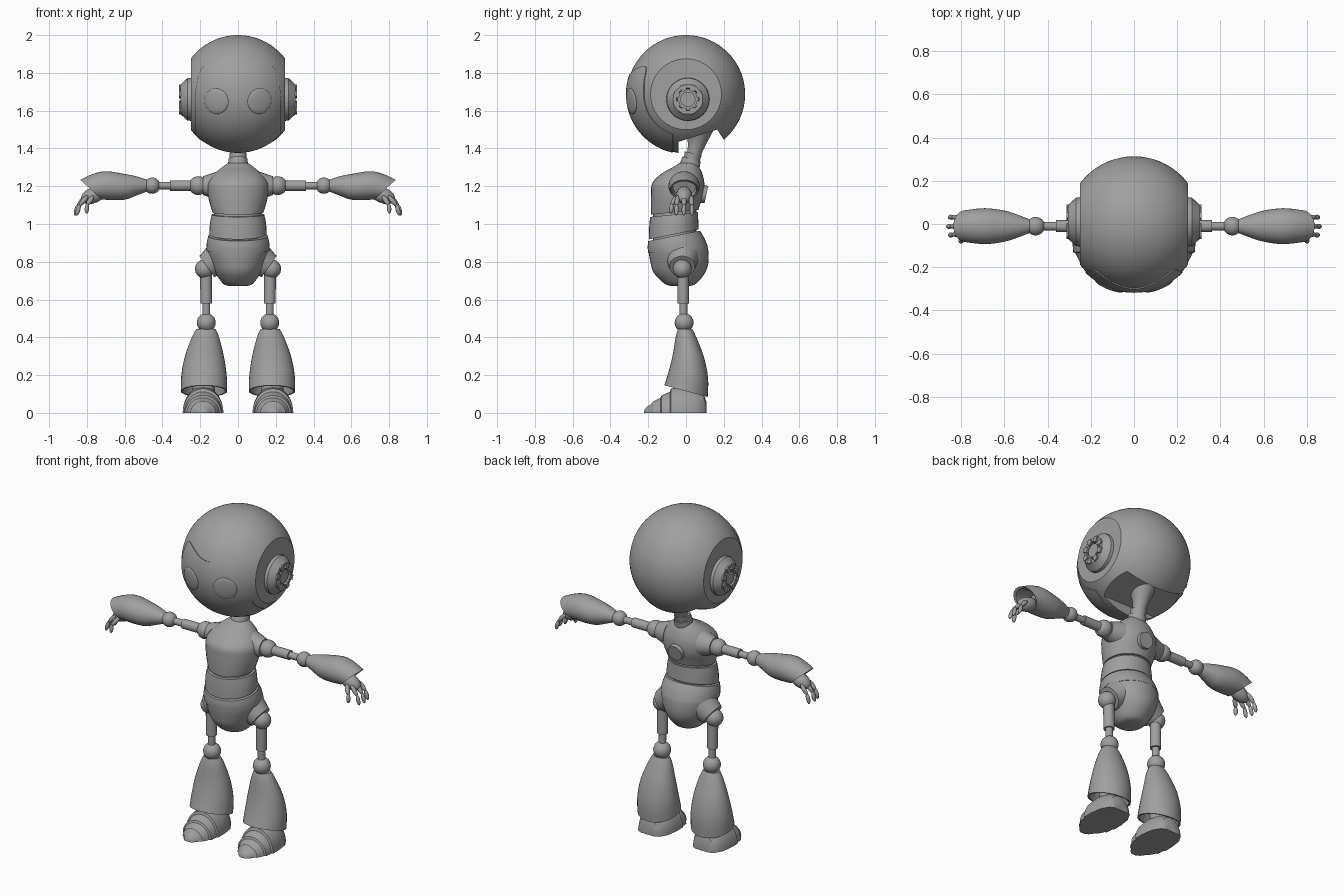
import bpy, bmesh, math
from mathutils import Vector, Matrix

if "Cube" in bpy.data.objects:
    bpy.data.objects.remove(bpy.data.objects["Cube"])

grey = bpy.data.materials.new("grey")
grey.diffuse_color = (0.35, 0.35, 0.35, 1)
grey.use_nodes = True
grey.node_tree.nodes["Principled BSDF"].inputs["Base Color"].default_value = grey.diffuse_color
HEAD = Vector((0, 0, 1.687))


def finish(name, bm, angle=35):
    bmesh.ops.recalc_face_normals(bm, faces=bm.faces[:])
    me = bpy.data.meshes.new(name)
    bm.to_mesh(me)
    bm.free()
    me.materials.append(grey)
    ob = bpy.data.objects.new(name, me)
    bpy.context.collection.objects.link(ob)
    shade(ob, angle)
    return ob


def shade(ob, angle=35):
    bpy.ops.object.select_all(action='DESELECT')
    ob.select_set(True)
    bpy.context.view_layer.objects.active = ob
    bpy.ops.object.shade_smooth_by_angle(angle=math.radians(angle))


def spline(rows, steps):
    """Catmull-Rom interpolation of ring parameters."""
    out = []
    for i in range(len(rows) - 1):
        a, b, c, d = rows[max(i - 1, 0)], rows[i], rows[i + 1], rows[min(i + 2, len(rows) - 1)]
        for k in range(steps):
            t = k / steps
            out.append([0.5 * (2 * q + (r - p) * t + (2 * p - 5 * q + 4 * r - s) * t * t
                               + (3 * q - p - 3 * r + s) * t ** 3) for p, q, r, s in zip(a, b, c, d)])
    return out + [list(rows[-1])]


def loft(name, axis, rows, side=1, steps=1, tail=(), n=32, floor=None):
    """Elliptical rings: position, centre 1, centre 2, radius 1, radius 2, skew."""
    bm = bmesh.new()
    rings = []
    for t, c1, c2, r1, r2, k in spline(rows, steps) + list(tail):
        ring = []
        for i in range(n):
            a = 2 * math.pi * i / n
            u, v = r1 * math.cos(a), r2 * math.sin(a)
            p = {'x': (t + k * v, c1 + u, c2 + v), 'y': (c1 + u, t + k * v, c2 + v),
                 'z': (c1 + u, c2 + v, t + k * v)}[axis]
            z = p[2] if floor is None else max(p[2], floor)
            ring.append(bm.verts.new((p[0] * side, p[1], z)))
        rings.append(ring)
    for a, b in zip(rings, rings[1:]):
        for i in range(n):
            j = (i + 1) % n
            bm.faces.new((a[i], a[j], b[j], b[i]))
    bm.faces.new(rings[0])
    bm.faces.new(rings[-1])
    bmesh.ops.remove_doubles(bm, verts=bm.verts[:], dist=1e-5)
    return finish(name, bm)


def aim(p, q):
    p, q = Vector(p), Vector(q)
    return Matrix.Translation((p + q) / 2) @ (q - p).to_track_quat('Z', 'Y').to_matrix().to_4x4()


def rod(name, p, q, r1, r2=None, n=24):
    bm = bmesh.new()
    bmesh.ops.create_cone(bm, cap_ends=True, segments=n, radius1=r1, radius2=r1 if r2 is None else r2,
                          depth=(Vector(q) - Vector(p)).length, matrix=aim(p, q))
    return finish(name, bm)


def ball(name, c, r, n=24):
    bm = bmesh.new()
    bmesh.ops.create_uvsphere(bm, u_segments=n, v_segments=n * 2 // 3, radius=r,
                              matrix=Matrix.Translation(c))
    return finish(name, bm)


def pod(name, p, q, r, n=12):
    """Ellipsoid stretched from p to q."""
    bm = bmesh.new()
    h = (Vector(q) - Vector(p)).length / 2
    bmesh.ops.create_uvsphere(bm, u_segments=n, v_segments=max(8, n // 2), radius=1,
                              matrix=aim(p, q) @ Matrix.Diagonal((r, r, h, 1)))
    return finish(name, bm)


# Head: sphere trimmed flat at the ears and notched underneath for the neck
head = ball("head", HEAD, 0.313, 64)
bm = bmesh.new()
outline = [(-.4, 2.1), (-.4, 1.3), (-.04, 1.3), (-.04, 1.435), (.165, 1.5), (.23, 1.4), (.4, 1.4), (.4, 2.1)]
base = bm.faces.new([bm.verts.new((-.25, y, z)) for y, z in outline])
ext = bmesh.ops.extrude_face_region(bm, geom=[base])
bmesh.ops.translate(bm, vec=(.5, 0, 0), verts=[v for v in ext['geom'] if isinstance(v, bmesh.types.BMVert)])
cutter = finish("head_trim", bm)
cutter.hide_render = True
mod = head.modifiers.new("trim", 'BOOLEAN')
mod.operation, mod.object, mod.solver = 'INTERSECT', cutter, 'EXACT'
bpy.context.view_layer.objects.active = head
bpy.ops.object.modifier_apply(modifier="trim")
bpy.data.objects.remove(cutter)
shade(head, 30)

# Face mask: raised shell with a dipped brow line
bm = bmesh.new()
W, NX, NZ = 0.225, 36, 28
grid = []
for i in range(NX + 1):
    x = -W * math.cos(math.pi * i / NX)
    u = abs(x) / W
    top = 1.79 + 0.045 * math.sin(min(u / 0.78, 1) * math.pi / 2) ** 2 - 0.13 * max(0, (u - .78) / .22) ** 2.5
    low = HEAD.z - math.sqrt(0.31 ** 2 - x * x)
    col = []
    for j in range(NZ + 1):
        z = low + (top - low) * j / NZ
        y = -math.sqrt(max(0.318 ** 2 - x * x - (z - HEAD.z) ** 2, 0))
        col.append(bm.verts.new((x, y, z)))
    grid.append(col)
for a, b in zip(grid, grid[1:]):
    for j in range(NZ):
        bm.faces.new((a[j], b[j], b[j + 1], a[j + 1]))
rim = [e for e in bm.edges if e.is_boundary]
ext = bmesh.ops.extrude_edge_only(bm, edges=rim)
for v in ext['geom']:
    if isinstance(v, bmesh.types.BMVert):
        v.co = HEAD + (v.co - HEAD) * 0.97
finish("face_mask", bm)

# Neck and collar
rod("neck_collar", (0, .015, 1.29), (0, .03, 1.345), .055, .05)
rod("neck_ring", (0, .03, 1.335), (0, .038, 1.375), .042, .046)
loft("neck", 'z', [(1.34, 0, .035, .035, .035, -.2), (1.38, 0, .045, .038, .038, -.2),
                   (1.43, 0, .06, .048, .05, 0), (1.5, 0, .08, .075, .08, .3)], steps=4)

# Torso: chest, waist, belt and pelvis
loft("chest", 'z', [(1.062, 0, -.06, .135, .125, .1), (1.10, 0, -.055, .147, .131, .06),
                    (1.16, 0, -.045, .16, .14, 0), (1.22, 0, -.04, .158, .137, 0),
                    (1.27, 0, -.02, .12, .105, 0), (1.30, 0, 0, .085, .07, 0),
                    (1.322, 0, .01, .055, .047, 0)], steps=4)
loft("spine_core", 'z', [(.88, 0, -.06, .125, .115, .15), (1.09, 0, -.06, .125, .115, .1)])
loft("waist", 'z', [(.945, 0, -.065, .152, .132, .2), (1.0, 0, -.065, .149, .13, .15),
                    (1.05, 0, -.063, .139, .127, .1)], steps=3)
loft("belt", 'z', [(.862, 0, -.042, .168, .158, .1), (.90, 0, -.052, .166, .151, .15),
                   (.937, 0, -.063, .157, .137, .2)], steps=3)
loft("pelvis", 'z', [(.672, 0, -.03, .05, .05, 0), (.685, 0, -.03, .08, .085, 0),
                     (.74, 0, -.035, .12, .135, 0), (.80, 0, -.035, .147, .154, 0),
                     (.87, 0, -.042, .164, .155, .1), (.925, 0, -.06, .152, .135, .2)], steps=4)
rod("back_port", (0, .06, 1.165), (0, .108, 1.155), .052, .046)

for s in (1, -1):
    def P(x, y, z):
        return (s * x, y, z)

    # Eyes
    d = Vector(P(.115, -.29, -.037)).normalized()
    pod("eye", HEAD + d * .300, HEAD + d * .325, .068, 32)

    # Ear cup with recessed hub and gear teeth
    ey, ez = .01, 1.66
    loft("ear_cup", 'x', [(t, ey, ez, r, r, 0) for t, r in
         ((.24, .115), (.268, .112), (.305, .078), (.305, .06), (.282, .056))], s)
    rod("ear_hub", P(.27, ey, ez), P(.305, ey, ez), .04)
    for i in range(8):
        a = math.pi * (i + .5) / 4
        bm = bmesh.new()
        m = Matrix.Translation(P(.3, ey, ez)) @ Matrix.Rotation(a, 4, 'X') @ Matrix.Translation((0, .064, 0))
        bmesh.ops.create_cube(bm, size=1, matrix=m @ Matrix.Diagonal((.024, .032, .028, 1)))
        finish("ear_tooth", bm)

    # Shoulder, upper arm, elbow
    ay, az = -.01, 1.203
    rod("shoulder_socket", P(.11, ay, az), P(.185, ay, az), .075, .05)
    ball("shoulder", P(.21, ay, az), .05)
    rod("upper_arm", P(.22, ay, az), P(.36, ay, az), .028)
    rod("arm_piston", P(.35, ay, az), P(.43, ay, az), .02)
    ball("elbow", P(.455, ay, az), .043)

    # Forearm: flared hollow sleeve with a slanted mouth
    loft("forearm", 'x', [(.48, ay, 1.203, .03, .03, 0), (.53, ay, 1.202, .05, .048, 0),
                          (.60, ay, 1.198, .072, .068, .1), (.69, ay, 1.202, .083, .076, .4),
                          (.778, ay, 1.182, .074, .052, 1.1)], s, 4,
         [(.772, ay, 1.182, .066, .044, 1.1), (.69, ay, 1.198, .06, .045, .4)])

    # Hand: palm, three fingers and a thumb
    pod("palm", P(.70, ay, 1.18), P(.83, ay, 1.125), .042, 16)
    for dx, y in ((0, -.045), (.008, -.01), (0, .028)):
        pod("finger_base", P(.795 + dx, y, 1.15), P(.842 + dx, y * 1.1, 1.095), .013)
        pod("finger_tip", P(.838 + dx, y * 1.1, 1.105), P(.855 + dx, y * 1.15, 1.045), .012)
    pod("thumb_base", P(.765, -.045, 1.15), P(.80, -.078, 1.10), .014)
    pod("thumb_tip", P(.798, -.076, 1.11), P(.802, -.08, 1.055), .012)

    # Hip, thigh, knee
    rod("hip_socket", P(.08, -.02, .835), P(.165, -.02, .775), .095, .068)
    ball("hip", P(.178, -.02, .762), .05)
    rod("thigh", P(.17, -.016, .75), P(.168, -.014, .58), .031)
    rod("thigh_piston", P(.168, -.014, .59), P(.168, -.012, .48), .021)
    ball("knee", P(.168, -.01, .478), .05)

    # Shin: bell-shaped hollow sleeve, higher at the front
    loft("shin", 'z', [(.445, .17, -.005, .05, .038, 0), (.40, .172, 0, .072, .055, 0),
                       (.30, .178, .012, .103, .083, -.05), (.20, .18, .012, .12, .105, -.15),
                       (.115, .18, 0, .123, .115, -.27)], s, 4,
         [(.115, .18, 0, .113, .105, -.27), (.19, .18, .01, .10, .09, -.15)])

    # Foot: heel shell and stepped toe plates on a flat sole
    rod("ankle", P(.182, .01, .08), P(.18, .01, .25), .06)
    loft("foot", 'y', [(y, .185, 0, w, h, 0) for y, w, h in
         ((.108, .045, .06), (.095, .072, .095), (.05, .098, .125), (-.02, .108, .14), (-.08, .108, .128),
          (-.085, .1, .112), (-.13, .096, .092), (-.135, .086, .08), (-.175, .066, .06),
          (-.18, .056, .05), (-.21, .034, .03), (-.222, .015, .012))], s, floor=0)
